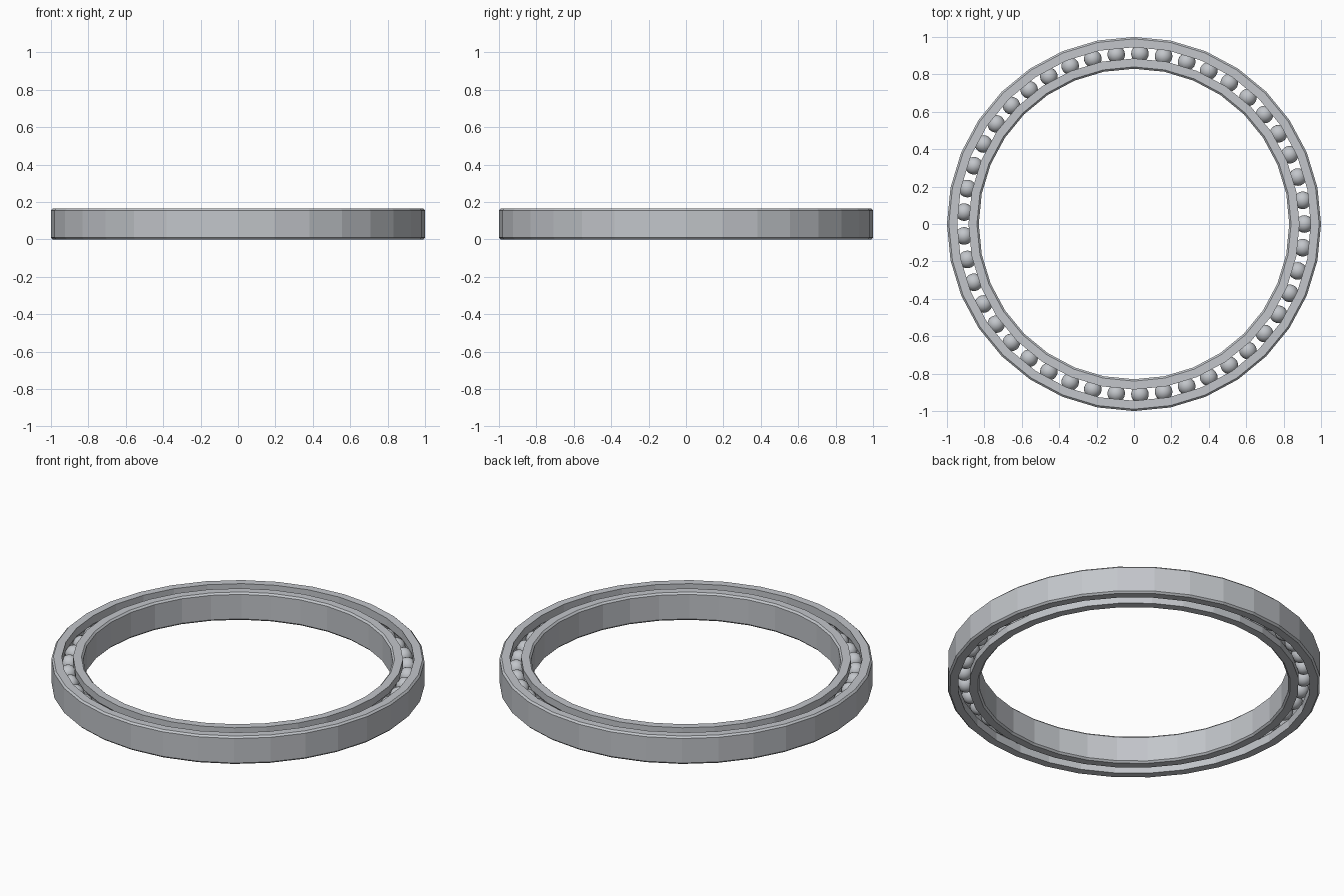
import bpy
import math

cube = bpy.data.objects.get("Cube")
if cube:
    bpy.data.objects.remove(cube, do_unlink=True)

HEIGHT = 0.165
MID = HEIGHT / 2
PITCH = 0.911      # radius of the ball circle
BALL = 0.047
BALLS = 45
SIDES = 32
BEVEL = 0.01

steel = bpy.data.materials.new("steel grey")
steel.use_nodes = True
color = (0.54, 0.56, 0.59, 1)
steel.diffuse_color = color
steel.node_tree.nodes["Principled BSDF"].inputs["Base Color"].default_value = color


def race(name, wall, lip):
    """Lathed ring: bevelled wall on one side, ball groove on the other."""
    side = 1 if wall > lip else -1
    top = HEIGHT
    profile = [(lip, 0), (wall - side * BEVEL, 0), (wall, BEVEL),
               (wall, top - BEVEL), (wall - side * BEVEL, top), (lip, top)]
    # Groove is an arc around the ball centre
    radius = BALL + 0.001
    limit = math.acos(abs(lip - PITCH) / radius)
    for i in range(7):
        a = limit * (1 - i / 3)
        profile.append((PITCH + side * radius * math.cos(a),
                        MID + radius * math.sin(a)))
    n = len(profile)
    verts = [(r * math.cos(t), r * math.sin(t), z)
             for t in (math.tau * s / SIDES for s in range(SIDES))
             for r, z in profile]
    faces = []
    for s in range(SIDES):
        a, b = s * n, (s + 1) % SIDES * n
        for i in range(n):
            j = (i + 1) % n
            quad = (a + i, b + i, b + j, a + j)
            faces.append(quad if side > 0 else quad[::-1])
    mesh = bpy.data.meshes.new(name)
    mesh.from_pydata(verts, [], faces)
    mesh.materials.append(steel)
    ob = bpy.data.objects.new(name, mesh)
    bpy.context.collection.objects.link(ob)


race("outer_race", 1.0, 0.945)
race("inner_race", 0.83, 0.885)

# Balls share one smooth mesh
bpy.ops.mesh.primitive_uv_sphere_add(segments=24, ring_count=12, radius=BALL,
                                     location=(PITCH, 0, MID))
first = bpy.context.object
first.name = "ball"
first.data.materials.append(steel)
bpy.ops.object.shade_smooth()
for k in range(1, BALLS):
    t = math.tau * k / BALLS
    ball = first.copy()
    ball.name = f"ball_{k}"
    ball.location = (PITCH * math.cos(t), PITCH * math.sin(t), MID)
    ball.rotation_euler.z = t
    bpy.context.collection.objects.link(ball)
